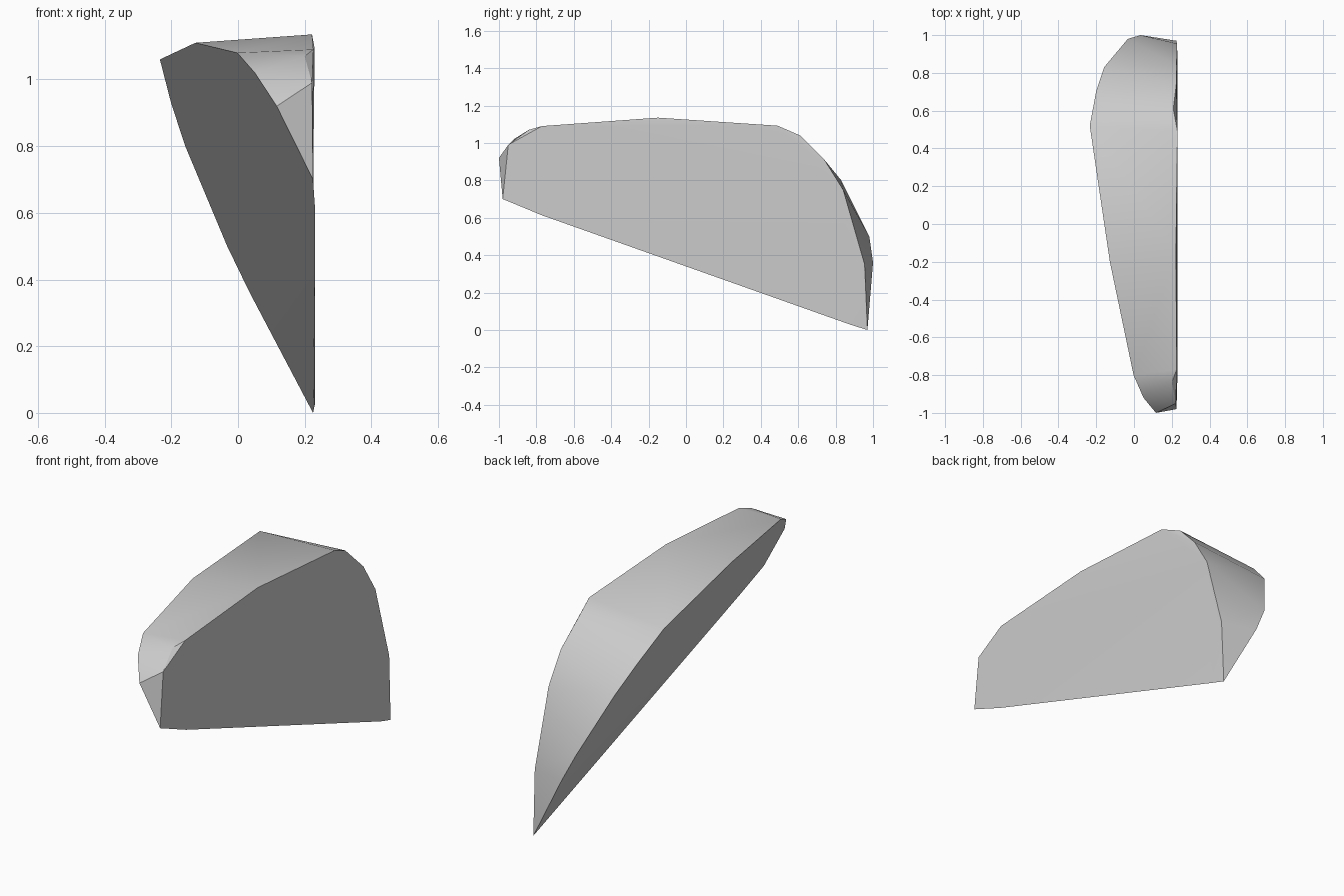
import bpy, bmesh, math

cube = bpy.data.objects.get("Cube")
if cube:
    bpy.data.objects.remove(cube, do_unlink=True)

# One plain grey for the whole shard
grey = bpy.data.materials.new("light_grey")
grey.use_nodes = True
grey.diffuse_color = (0.6, 0.6, 0.6, 1)
grey.node_tree.nodes["Principled BSDF"].inputs["Base Color"].default_value = (0.6, 0.6, 0.6, 1)


def slanted(y, z):
    """Point on the slanted underside, which leans out from the lower edge."""
    return (0.225 - 0.511 * (z - 0.348 + 0.359 * y), y, z)


# Rim of the slanted face (y, z)
slanted_rim = [(-1.0, 0.92), (-0.92, 1.02), (-0.8, 1.08), (-0.2, 1.11), (0.52, 1.06),
               (0.7, 0.93), (0.83, 0.8), (0.98, 0.5), (1.0, 0.36)]

# Rim of the upright side face, with two small chipped corners (x, y, z)
upright_rim = [(0.225, -0.98, 0.7), (0.222, -0.95, 0.99), (0.2, -0.84, 1.07),
               (0.226, -0.77, 1.09), (0.222, -0.15, 1.135), (0.23, 0.49, 1.092),
               (0.208, 0.61, 1.04), (0.224, 0.74, 0.91), (0.226, 0.84, 0.75),
               (0.227, 0.955, 0.35), (0.225, 0.97, 0.0), (0.231, 0.88, 0.028),
               (0.231, -0.77, 0.613)]

# Solid wedge wrapped around both rims
bm = bmesh.new()
for point in [slanted(*p) for p in slanted_rim] + upright_rim:
    bm.verts.new(point)
hull = bmesh.ops.convex_hull(bm, input=bm.verts[:])
loose = [v for v in bm.verts if not v.link_faces]
bmesh.ops.delete(bm, geom=loose, context='VERTS')
bmesh.ops.dissolve_limit(bm, angle_limit=math.radians(2), verts=bm.verts[:], edges=bm.edges[:])
bmesh.ops.recalc_face_normals(bm, faces=bm.faces[:])

mesh = bpy.data.meshes.new("wedge_shard")
bm.to_mesh(mesh)
bm.free()
mesh.materials.append(grey)
shard = bpy.data.objects.new("wedge_shard", mesh)
bpy.context.collection.objects.link(shard)

# Soft shading along the rim, crisp outer edges
bpy.ops.object.select_all(action='DESELECT')
shard.select_set(True)
bpy.context.view_layer.objects.active = shard
bpy.ops.object.shade_smooth_by_angle(angle=math.radians(30))
